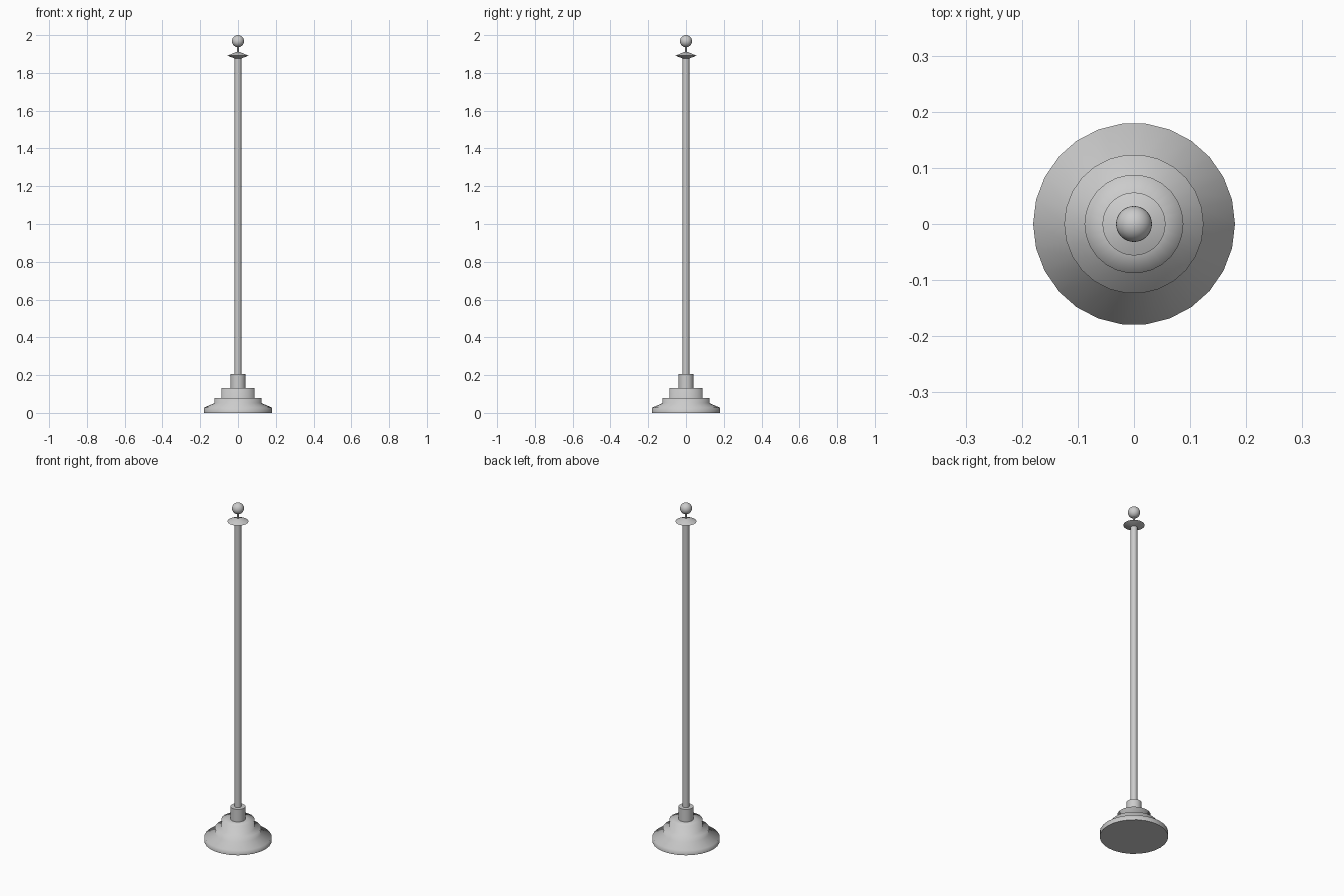
import bpy, bmesh, math

if "Cube" in bpy.data.objects:
    bpy.data.objects.remove(bpy.data.objects["Cube"])


def lathe(name, profile, sides, angle=30):
    """Revolve an (r, z) profile, bottom to top; edges above the angle stay sharp."""
    bm = bmesh.new()
    rings = []
    for r, z in profile:
        if r == 0:
            rings.append([bm.verts.new((0, 0, z))] * sides)
        else:
            rings.append([bm.verts.new((r * math.cos(2 * math.pi * i / sides),
                                        r * math.sin(2 * math.pi * i / sides), z))
                          for i in range(sides)])
    for a, b in zip(rings, rings[1:]):
        for i in range(sides):
            j = (i + 1) % sides
            bm.faces.new(list(dict.fromkeys((a[i], a[j], b[j], b[i]))))
    mesh = bpy.data.meshes.new(name)
    bm.to_mesh(mesh)
    bm.free()
    obj = bpy.data.objects.new(name, mesh)
    bpy.context.collection.objects.link(obj)
    bpy.ops.object.select_all(action='DESELECT')
    obj.select_set(True)
    bpy.context.view_layer.objects.active = obj
    bpy.ops.object.shade_smooth_by_angle(angle=math.radians(angle))
    return obj


def drum(name, r, z0, z1, sides=48):
    return lathe(name, [(0, z0), (r, z0), (r, z1), (0, z1)], sides)


# Cast base: foot, shoulder and two tiers blended by smooth shading, flat underside
lathe("base", [(0.18, 0), (0.18, 0.028), (0.124, 0.052), (0.124, 0.08),
               (0.088, 0.08), (0.088, 0.132), (0.038, 0.132)], 26, 180)
lathe("base_underside", [(0, 0), (0.18, 0)], 26)

# Pole socket and pole
drum("pole_socket", 0.04, 0.125, 0.206, 32)
drum("pole", 0.018, 0.19, 1.885, 32)

# Lens-shaped collar, thin neck and ball finial
lathe("collar", [(0, 1.876), (0.016, 1.876), (0.056, 1.891), (0.012, 1.91), (0, 1.91)], 48)
drum("finial_neck", 0.005, 1.905, 1.945, 16)
ball = [(0.032 * math.sin(math.pi * k / 16), 1.968 - 0.032 * math.cos(math.pi * k / 16))
        for k in range(1, 16)]
lathe("finial_ball", [(0, 1.936)] + ball + [(0, 2.0)], 32)

# Underside faces downward
under = bpy.data.objects["base_underside"].data
under.flip_normals() if under.polygons[0].normal.z > 0 else None
